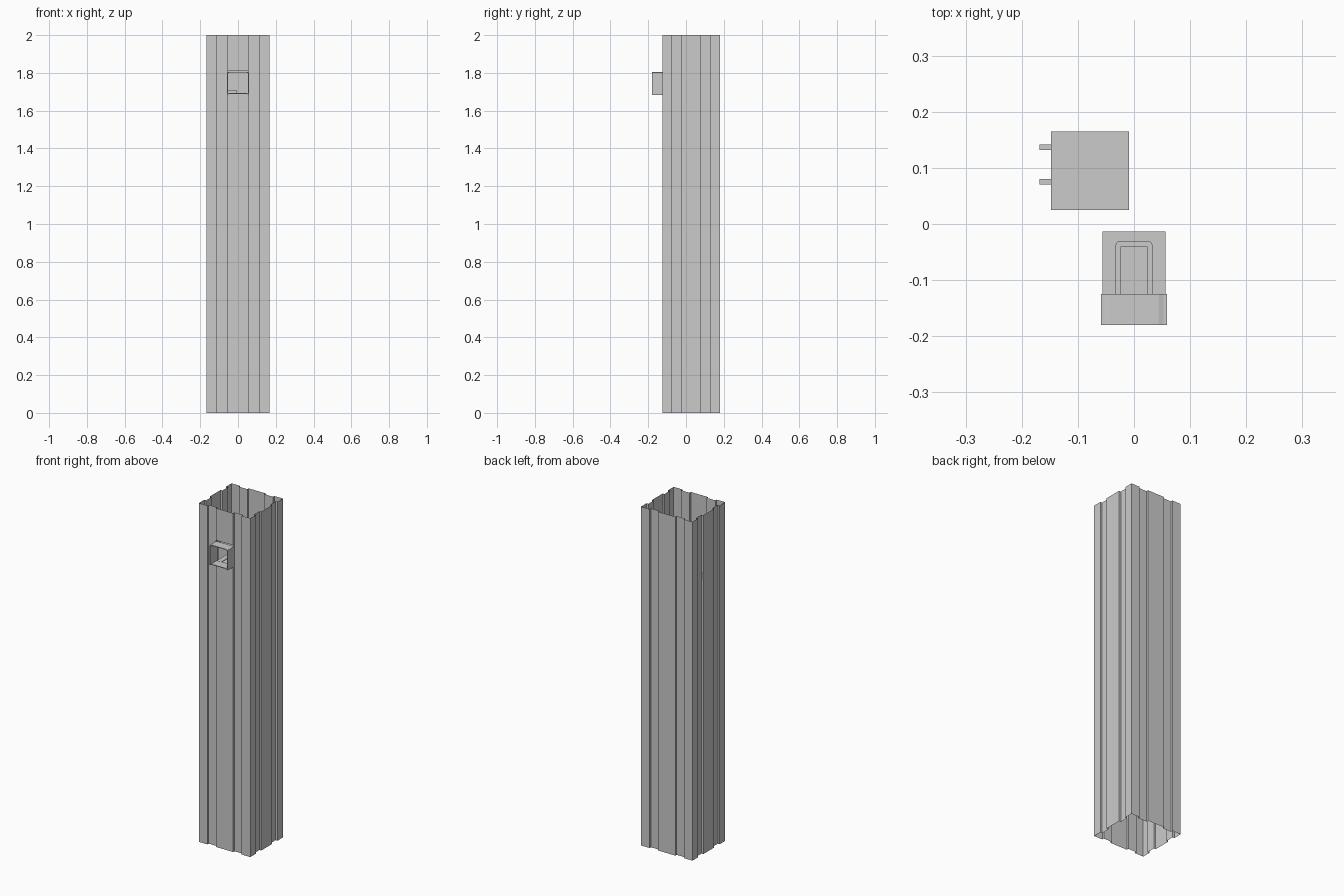
import bpy, bmesh, math
from mathutils import Vector

if "Cube" in bpy.data.objects:
    bpy.data.objects.remove(bpy.data.objects["Cube"])

grey = bpy.data.materials.new("plain grey")
grey.diffuse_color = (0.6, 0.6, 0.6, 1)
grey.use_nodes = True
grey.node_tree.nodes["Principled BSDF"].inputs["Base Color"].default_value = grey.diffuse_color

X, Y0, Y1, H = 0.168, -0.125, 0.18, 2.0   # shaft footprint and height
DEPTH = 0.012                             # depth of the wall recesses
SILL, LINTEL = 1.66, 1.81                 # opening in the front bay


def make(name, verts, faces):
    mesh = bpy.data.meshes.new(name)
    mesh.from_pydata(verts, [], faces)
    mesh.materials.append(grey)
    ob = bpy.data.objects.new(name, mesh)
    bpy.context.collection.objects.link(ob)
    return ob


def box(name, x0, x1, y0, y1, z0, z1):
    ob = make(name, [], [])
    bm = bmesh.new()
    bmesh.ops.create_cube(bm, size=1)
    for v in bm.verts:
        v.co = ((x0 + x1) / 2 + v.co.x * (x1 - x0),
                (y0 + y1) / 2 + v.co.y * (y1 - y0),
                (z0 + z1) / 2 + v.co.z * (z1 - z0))
    bm.to_mesh(ob.data)
    bm.free()
    return ob


def prism(name, outline, axis, a, b):
    """Solid from a 2D outline, run along y or z from a to b."""
    place = (lambda p, t: (p[0], t, p[1])) if axis == "y" else (lambda p, t: (p[0], p[1], t))
    n = len(outline)
    verts = [place(p, t) for t in (a, b) for p in outline]
    faces = [(i, (i + 1) % n, n + (i + 1) % n, n + i) for i in range(n)]
    faces += [tuple(range(n))[::-1], tuple(range(n, 2 * n))]
    ob = make(name, verts, faces)
    bm = bmesh.new()
    bm.from_mesh(ob.data)
    bmesh.ops.recalc_face_normals(bm, faces=bm.faces)
    bm.to_mesh(ob.data)
    bm.free()
    return ob


# Shaft: open thin-walled tube, each side has a raised centre bay and corner strips
corners = [Vector(c) for c in ((-X, Y0), (X, Y0), (X, Y1), (-X, Y1))]
outline = []
for i in range(4):
    a, b = corners[i], corners[(i + 1) % 4]
    d = b - a
    inward = Vector((-d.y, d.x)).normalized() * DEPTH
    outline.append(a)
    for f, k in ((1/6, 0), (1/6, 1), (1/3, 1), (1/3, 0), (2/3, 0), (2/3, 1), (5/6, 1), (5/6, 0)):
        outline.append(a + d * f + inward * k)

verts, faces = [], []
for i, a in enumerate(outline):
    b = outline[(i + 1) % len(outline)]
    # the front centre bay is left open between sill and lintel
    spans = ((0, SILL), (LINTEL, H)) if i == 4 else ((0, H),)
    for z0, z1 in spans:
        n = len(verts)
        verts += [(*a, z0), (*b, z0), (*b, z1), (*a, z1)]
        faces.append((n, n + 1, n + 2, n + 3))
shaft = make("shaft_walls", verts, faces)
bm = bmesh.new()
bm.from_mesh(shaft.data)
bmesh.ops.remove_doubles(bm, verts=bm.verts, dist=0.0001)
bm.to_mesh(shaft.data)
bm.free()

# Hood: open-fronted surround standing out from the wall
for s, side in ((-1, "left"), (1, "right")):
    box("hood_side_" + side, s * 0.056 - 0.003, s * 0.056 + 0.003, -0.18, Y0, 1.688, 1.803)


def arched(z, t):
    top = [(-0.059, z), (-0.044, z + 0.005), (0.044, z + 0.005), (0.059, z)]
    return top + [(x, h - t) for x, h in reversed(top)]


prism("hood_roof", arched(1.801, 0.004), "y", -0.18, Y0)
prism("hood_floor", arched(1.688, 0.004), "y", -0.18, Y0)

# Tray behind the opening
box("tray", -0.056, 0.056, Y0, -0.013, SILL, 1.688)

# U-shaped rail on the tray, with rounded outer corners
R = 0.008
arc = [(0.033 - R + R * math.cos(a), -0.03 - R + R * math.sin(a))
       for a in (math.radians(30 * k) for k in range(4))]
right = [(0.023, -0.04), (0.023, Y0), (0.033, Y0)] + arc
rail = right + [(-x, y) for x, y in reversed(right)]
prism("tray_rail", rail, "z", 1.687, 1.691)

# Inner box held to the left wall by two brackets
box("inner_box", -0.148, -0.009, 0.025, 0.165, 1.57, 1.71)
for name, y in (("front", 0.075), ("back", 0.137)):
    box("bracket_" + name, -X, -0.148, y - 0.005, y + 0.005, 1.62, 1.66)
